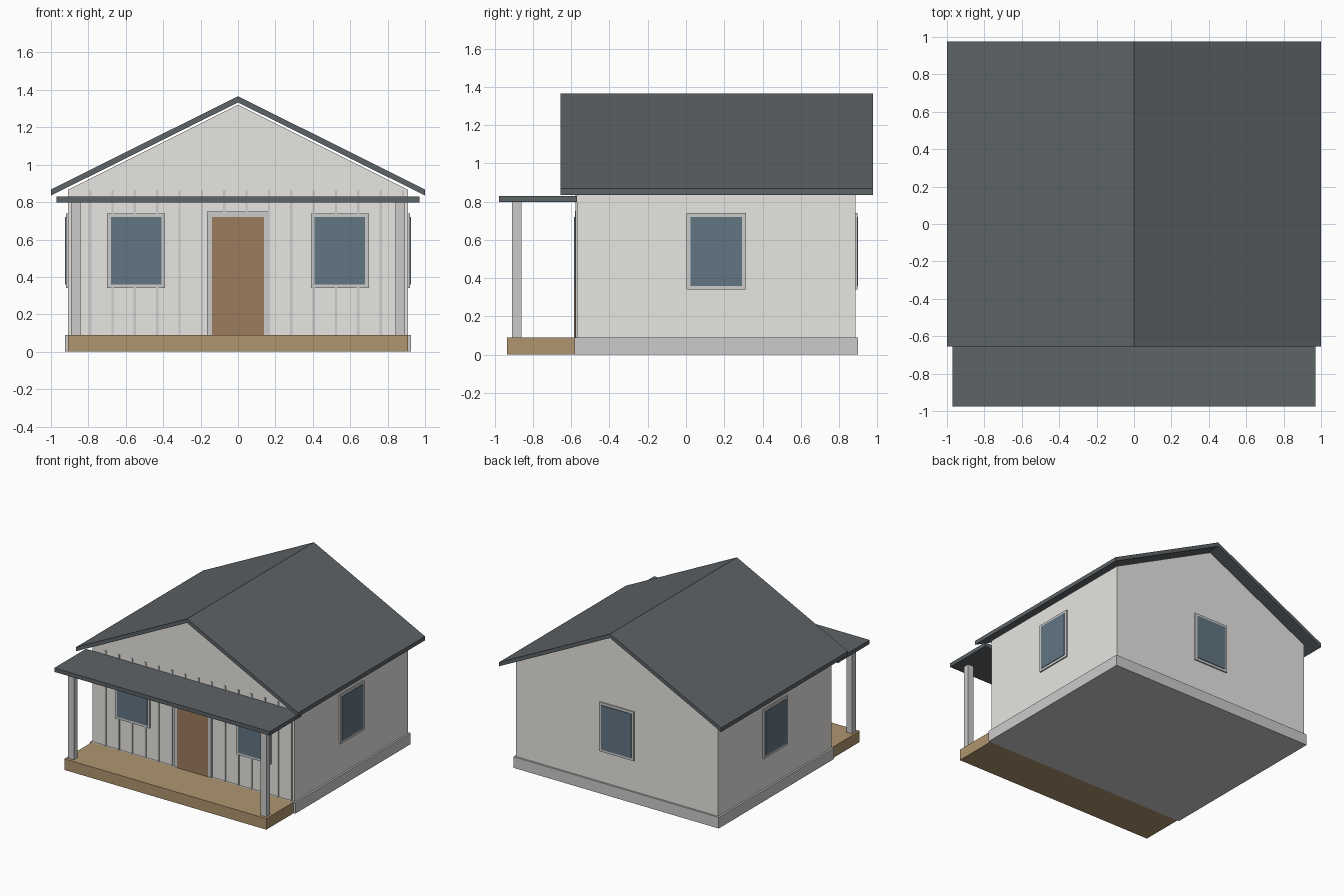
import bpy, bmesh

if "Cube" in bpy.data.objects:
    bpy.data.objects.remove(bpy.data.objects["Cube"])


def material(name, r, g, b):
    m = bpy.data.materials.new(name)
    m.diffuse_color = (r, g, b, 1)
    m.use_nodes = True
    m.node_tree.nodes["Principled BSDF"].inputs["Base Color"].default_value = m.diffuse_color
    return m


WALL = material("off_white", 0.80, 0.79, 0.76)
ROOF = material("slate", 0.11, 0.125, 0.135)
WOOD = material("deck_tan", 0.43, 0.30, 0.16)
DOOR = material("door_brown", 0.33, 0.20, 0.11)
GLASS = material("glass_blue", 0.12, 0.18, 0.23)


def extrude_profile(name, profile, y0, y1, mat=None):
    """Extrude an x-z outline from y0 to y1."""
    bm = bmesh.new()
    face = bm.faces.new([bm.verts.new((x, y0, z)) for x, z in profile])
    res = bmesh.ops.extrude_face_region(bm, geom=[face])
    verts = [v for v in res["geom"] if isinstance(v, bmesh.types.BMVert)]
    bmesh.ops.translate(bm, verts=verts, vec=(0, y1 - y0, 0))
    bmesh.ops.recalc_face_normals(bm, faces=bm.faces)
    me = bpy.data.meshes.new(name)
    bm.to_mesh(me)
    bm.free()
    ob = bpy.data.objects.new(name, me)
    bpy.context.collection.objects.link(ob)
    if mat:
        me.materials.append(mat)
    return ob


def box(name, x0, x1, y0, y1, z0, z1, mat=None):
    return extrude_profile(name, [(x0, z0), (x1, z0), (x1, z1), (x0, z1)], y0, y1, mat)


W, FRONT, BACK, BASE = 0.91, -0.57, 0.885, 0.09
MID = (FRONT + BACK) / 2

# Base and porch deck
box("foundation", -0.925, 0.925, -0.583, 0.90, 0, BASE)
box("porch_deck", -W, W, -0.935, -0.583, 0, BASE, WOOD)

# Gabled walls
extrude_profile("walls", [(-W, BASE), (W, BASE), (W, 0.865), (0, 1.32), (-W, 0.865)],
                FRONT, BACK, WALL)

# Main roof and flat porch roof
extrude_profile("main_roof", [(-1, 0.835), (0, 1.333), (1, 0.835),
                              (1, 0.868), (0, 1.366), (-1, 0.868)], -0.655, 0.977, ROOF)
box("porch_roof", -0.97, 0.97, -0.977, FRONT, 0.798, 0.83, ROOF)

# Porch posts
for side, x in (("left", -0.867), ("right", 0.867)):
    box("porch_post_" + side, x - 0.025, x + 0.025, -0.91, -0.86, BASE, 0.80)

# Front wall battens
for i in range(1, 16):
    x = -W + i * 0.1195
    box(f"batten_{i}", x - 0.006, x + 0.006, FRONT - 0.008, FRONT, BASE, 0.865)

# Front door
box("door_frame", -0.165, 0.165, FRONT - 0.010, FRONT + 0.01, BASE, 0.75)
box("door", -0.138, 0.138, FRONT - 0.015, FRONT + 0.01, BASE, 0.72, DOOR)


# Windows: frame slab with a slightly proud pane; axis is the wall normal
def window(name, axis, sign, wall, centre):
    for part, hw, hh, depth, mat in (("frame", 0.155, 0.20, 0.010, None),
                                     ("glass", 0.135, 0.18, 0.015, GLASS)):
        n0, n1 = sorted((wall - sign * 0.01, wall + sign * depth))
        t0, t1 = centre - hw, centre + hw
        xy = (n0, n1, t0, t1) if axis == "x" else (t0, t1, n0, n1)
        box(f"{name}_{part}", *xy, 0.54 - hh, 0.54 + hh, mat)


window("front_left_window", "y", -1, FRONT, -0.545)
window("front_right_window", "y", -1, FRONT, 0.545)
window("back_window", "y", 1, BACK, 0)
window("left_window", "x", -1, -W, MID)
window("right_window", "x", 1, W, MID)
